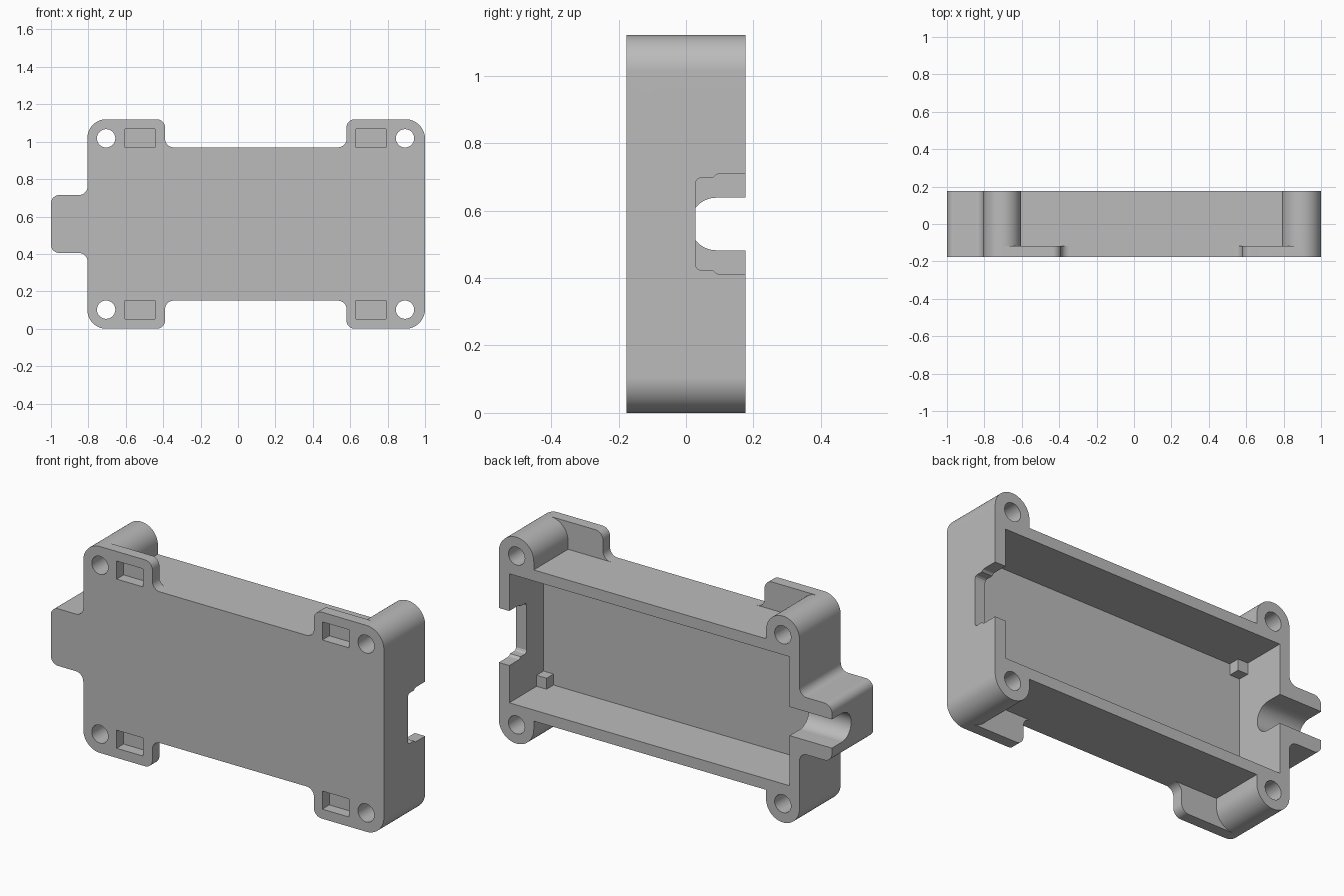
import bpy, bmesh, math
from mathutils import Vector

cube = bpy.data.objects.get("Cube")
if cube:
    bpy.data.objects.remove(cube, do_unlink=True)

grey = bpy.data.materials.new("light grey plastic")
grey.use_nodes = True
COLOUR = (0.5, 0.5, 0.5, 1)
grey.diffuse_color = COLOUR
grey.node_tree.nodes["Principled BSDF"].inputs["Base Color"].default_value = COLOUR

MID = 0.56                      # height of the symmetry line
BACK, FLOOR, FRONT = 0.177, -0.117, -0.177
STEPS = 14


def rounded(corners):
    """Outline from right-angled corners (a, b, radius)."""
    out = []
    for i, (a, b, r) in enumerate(corners):
        p = Vector((a, b))
        u = (Vector(corners[i - 1][:2]) - p).normalized()
        v = (Vector(corners[(i + 1) % len(corners)][:2]) - p).normalized()
        for k in range(STEPS + 1 if r else 1):
            t = k / STEPS * math.pi / 2
            q = p + r * (u + v) - r * (math.cos(t) * v + math.sin(t) * u)
            if not out or (q - out[-1]).length > 1e-4:
                out.append(q)
    return out


def mirrored(half):
    """Add the lower half of an outline, mirrored about the symmetry line."""
    return half + [(a, 2 * MID - b, *r) for a, b, *r in reversed(half)]


def prism(name, outline, lo, hi, axis="y"):
    """Extrude an (x, z) outline along y, or a (y, z) outline along x."""
    place = (lambda p, d: (p[0], d, p[1])) if axis == "y" else (lambda p, d: (d, p[0], p[1]))
    bm = bmesh.new()
    face = bm.faces.new([bm.verts.new(place(p, lo)) for p in outline])
    new = bmesh.ops.extrude_face_region(bm, geom=[face])["geom"]
    shift = Vector(place((0, 0), hi - lo))
    bmesh.ops.translate(bm, vec=shift, verts=[e for e in new if isinstance(e, bmesh.types.BMVert)])
    bmesh.ops.recalc_face_normals(bm, faces=bm.faces)
    mesh = bpy.data.meshes.new(name)
    bm.to_mesh(mesh)
    bm.free()
    mesh.materials.append(grey)
    obj = bpy.data.objects.new(name, mesh)
    bpy.context.collection.objects.link(obj)
    return obj


def box(x0, x1, z0, z1):
    return [(x0, z0), (x1, z0), (x1, z1), (x0, z1)]


def circle(x, z, r, n=40):
    return [(x + r * math.cos(k * math.tau / n), z + r * math.sin(k * math.tau / n)) for k in range(n)]


def combine(target, other, operation):
    mod = target.modifiers.new(operation, "BOOLEAN")
    mod.operation, mod.solver, mod.object = operation, "EXACT", other
    bpy.context.view_layer.objects.active = target
    bpy.ops.object.modifier_apply(modifier=mod.name)
    bpy.data.objects.remove(other, do_unlink=True)


# Case: deep walls with four round screw bosses and the cable tab
tab = [(-1, 0.715, 0.045), (-0.805, 0.715, 0.045)]
walls = tab + [(-0.805, 1.12, 0.1), (-0.605, 1.12, 0.1), (-0.605, 0.97, 0),
               (0.79, 0.97, 0), (0.79, 1.12, 0.105), (1, 1.12, 0.105)]
case = prism("case", rounded(mirrored(walls)), FLOOR, BACK)

# Front plate with strap ears
plate = tab + [(-0.805, 1.12, 0.1), (-0.39, 1.12, 0.045), (-0.39, 0.97, 0.045),
               (0.58, 0.97, 0.045), (0.58, 1.12, 0.045), (1, 1.12, 0.105)]
combine(case, prism("front_plate", rounded(mirrored(plate)), FRONT, FLOOR), "UNION")

# Cavity open at the back
X0, X1, Z0, Z1 = -0.746, 0.937, 0.21, 0.91
combine(case, prism("cavity", box(X0, X1, Z0, Z1), FLOOR, 0.3), "DIFFERENCE")

# Screw holes and strap slots at each corner
for upper in (True, False):
    flip = (lambda z: z) if upper else (lambda z: 2 * MID - z)
    for hole_x, slot_x in ((-0.705, -0.605), (0.893, 0.63)):
        combine(case, prism("screw_hole", circle(hole_x, flip(1.018), 0.049), -0.3, 0.3), "DIFFERENCE")
        z0, z1 = sorted((flip(0.97), flip(1.068)))
        combine(case, prism("strap_slot", box(slot_x, slot_x + 0.16, z0, z1), -0.3, FLOOR), "DIFFERENCE")

# Round-bottomed cable channel through the tab
channel = rounded(mirrored([(0.3, MID + 0.078, 0), (0.012, MID + 0.078, 0.078)]))
combine(case, prism("cable_channel", channel, -1.1, X0 + 0.02, "x"), "DIFFERENCE")

# Stepped socket notch in the opposite wall
notch = mirrored([(0.3, 0.708), (0.095, 0.708), (0.088, 0.705), (0.08, 0.697),
                  (0.042, 0.697), (0.033, 0.692), (0.028, 0.682)])
combine(case, prism("socket_notch", notch, X1 - 0.02, 1.1, "x"), "DIFFERENCE")

# Small board supports in the cavity corners
S = 0.06
for x in (X0, X1 - S):
    for z in (Z0, Z1 - S):
        combine(case, prism("board_support", box(x, x + S, z, z + S), FLOOR, FLOOR + S), "UNION")

# Smooth rounded walls, crisp edges
bpy.ops.object.select_all(action="DESELECT")
case.select_set(True)
bpy.context.view_layer.objects.active = case
bpy.ops.object.shade_smooth_by_angle(angle=math.radians(25))
weighted = case.modifiers.new("weighted_normals", "WEIGHTED_NORMAL")
weighted.keep_sharp = True
